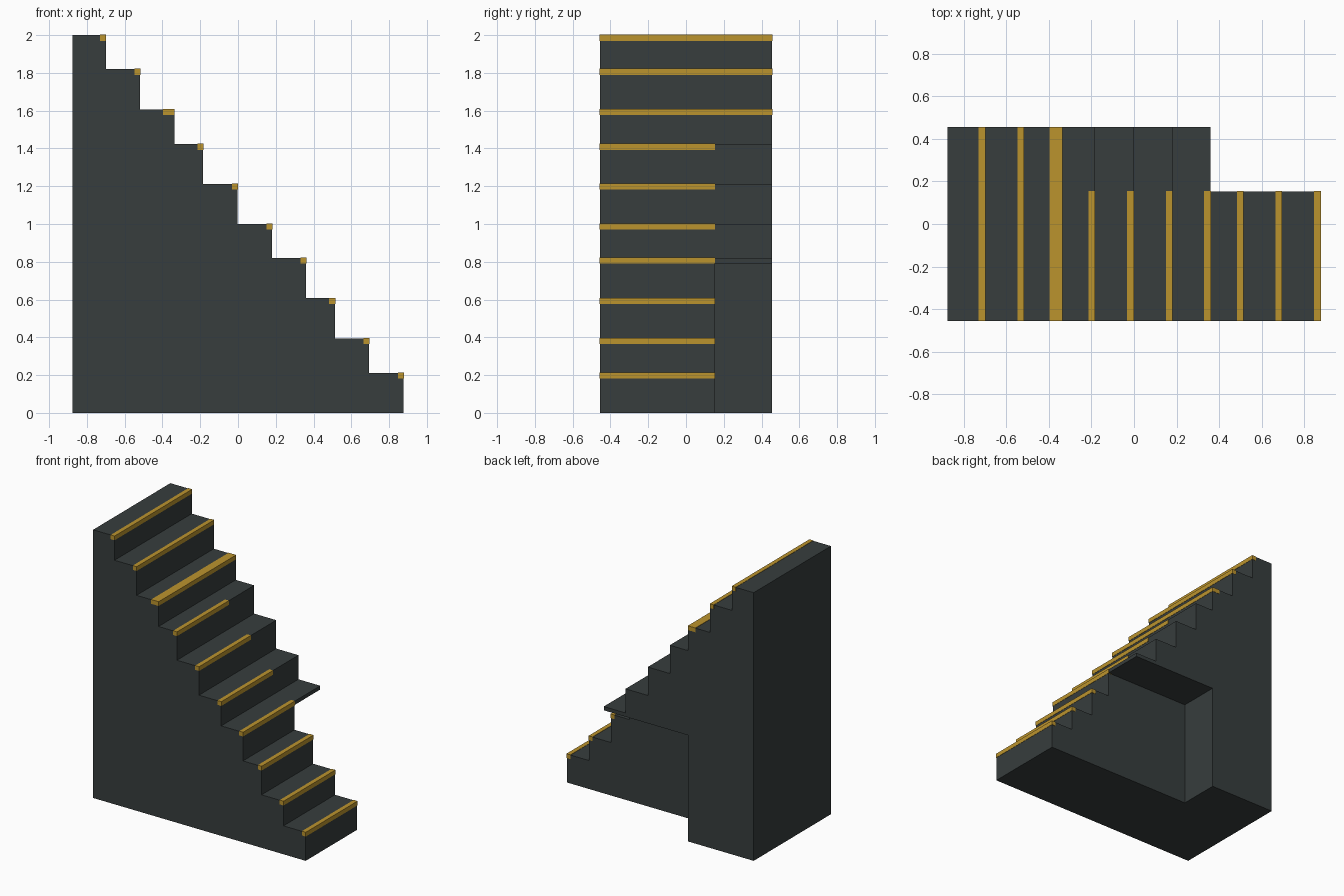
import bpy, bmesh

if "Cube" in bpy.data.objects:
    bpy.data.objects.remove(bpy.data.objects["Cube"])

W, SPLIT = 0.455, 0.152          # half width, back edge of the lower flight
NOSE, EPS = 0.03, 0.002          # nosing size, slight overhang

# front edge x and tread height z of every step, top to bottom
STEPS = [(-0.70, 2.0), (-0.518, 1.82), (-0.337, 1.607), (-0.185, 1.423),
         (-0.003, 1.212), (0.18, 1.0), (0.36, 0.82), (0.513, 0.607),
         (0.694, 0.395), (0.877, 0.212)]
LEFT = -0.877


def material(name, rgb):
    m = bpy.data.materials.new(name)
    m.diffuse_color = (*rgb, 1)
    m.use_nodes = True
    m.node_tree.nodes["Principled BSDF"].inputs["Base Color"].default_value = m.diffuse_color
    return m


def prism(name, profile, y0, y1, mat):
    """Extrude an xz profile from y0 to y1."""
    bm = bmesh.new()
    face = bm.faces.new([bm.verts.new((x, y0, z)) for x, z in profile])
    ext = bmesh.ops.extrude_face_region(bm, geom=[face])
    verts = [g for g in ext["geom"] if isinstance(g, bmesh.types.BMVert)]
    bmesh.ops.translate(bm, verts=verts, vec=(0, y1 - y0, 0))
    bmesh.ops.recalc_face_normals(bm, faces=bm.faces)
    me = bpy.data.meshes.new(name)
    bm.to_mesh(me)
    bm.free()
    me.materials.append(mat)
    ob = bpy.data.objects.new(name, me)
    bpy.context.collection.objects.link(ob)
    return ob


def box(name, x0, x1, y0, y1, z0, z1, mat):
    return prism(name, [(x0, z0), (x1, z0), (x1, z1), (x0, z1)], y0, y1, mat)


dark = material("dark slate", (0.038, 0.047, 0.047))
gold = material("mustard yellow", (0.50, 0.295, 0.027))

# solid stair body
profile = [(LEFT, 0)]
x_prev = LEFT
for x, z in STEPS:
    profile += [(x_prev, z), (x, z)]
    x_prev = x
profile.append((x_prev, 0))
body = prism("stair_body", profile, -W, W, dark)

# recess under the back of the middle steps, leaving a thin ledge
cutter = box("recess_cutter", STEPS[2][0], 1.2, SPLIT, 1, -0.2, 0.792, dark)
cutter.hide_render = True
mod = body.modifiers.new("recess", "BOOLEAN")
mod.operation, mod.solver, mod.object = "DIFFERENCE", "EXACT", cutter
bpy.context.view_layer.objects.active = body
bpy.ops.object.modifier_apply(modifier=mod.name)
bpy.data.objects.remove(cutter)

# yellow nosing on each step: upper three full width, third one wider
for i, (x, z) in enumerate(STEPS):
    depth = 2 * NOSE if i == 2 else NOSE
    back = W if i < 3 else SPLIT
    box(f"step_nosing_{i + 1}", x - depth, x + EPS, -W - EPS, back + EPS,
        z - NOSE, z + EPS, gold)
